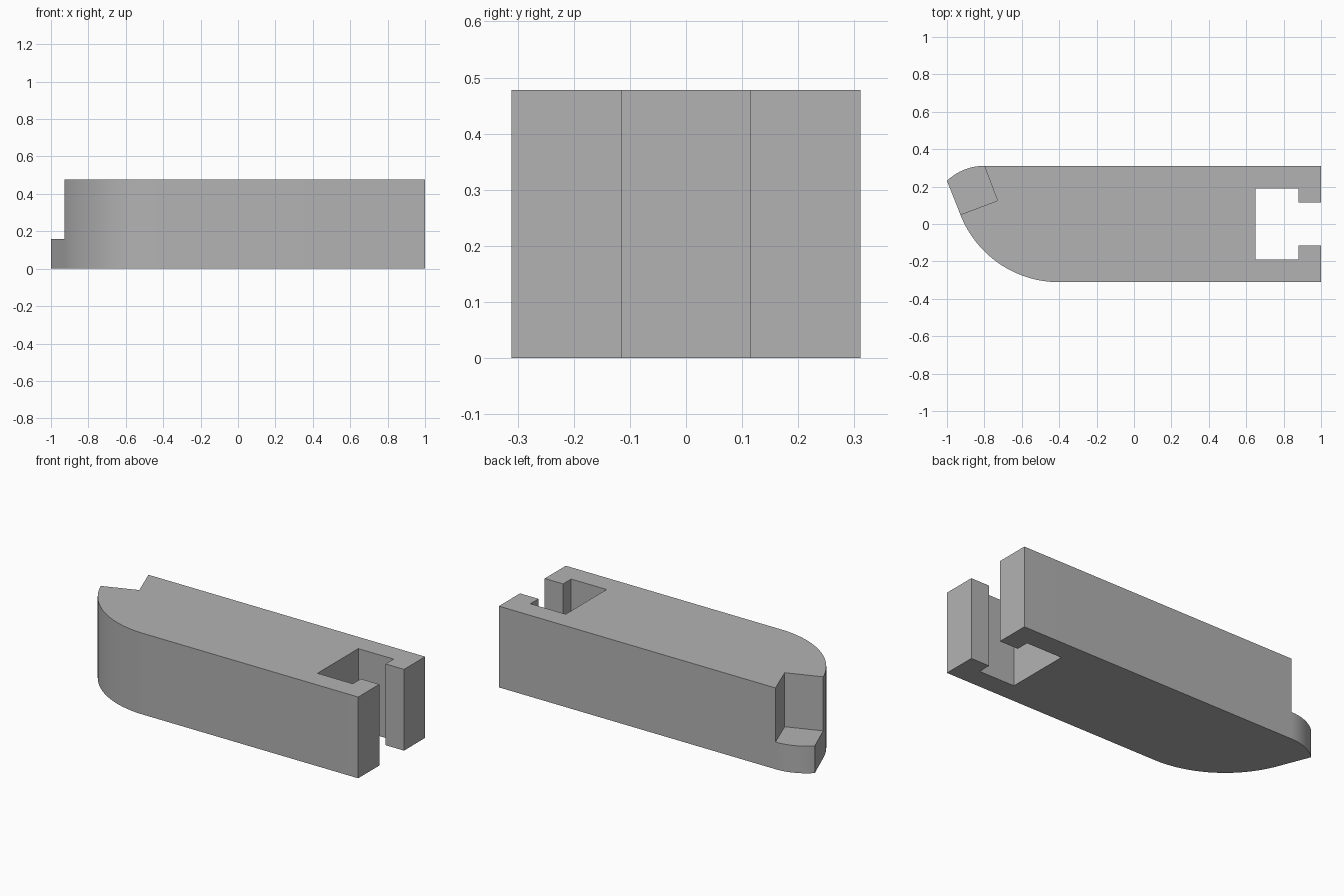
import bpy, bmesh
from math import atan2, cos, sin, pi, radians
from mathutils import Vector

cube = bpy.data.objects.get("Cube")
if cube:
    bpy.data.objects.remove(cube, do_unlink=True)

HEIGHT, HALF = 0.478, 0.311

grey = bpy.data.materials.new("plain grey")
grey.use_nodes = True
colour = (0.45, 0.45, 0.45, 1)
grey.diffuse_color = colour
grey.node_tree.nodes["Principled BSDF"].inputs["Base Color"].default_value = colour


def prism(name, outline, z0, z1):
    """Extrude a flat outline upward into a solid."""
    bm = bmesh.new()
    face = bm.faces.new([bm.verts.new((x, y, z0)) for x, y in outline])
    top = bmesh.ops.extrude_face_region(bm, geom=[face])["geom"]
    verts = [v for v in top if isinstance(v, bmesh.types.BMVert)]
    bmesh.ops.translate(bm, vec=(0, 0, z1 - z0), verts=verts)
    bmesh.ops.recalc_face_normals(bm, faces=bm.faces)
    mesh = bpy.data.meshes.new(name)
    bm.to_mesh(mesh)
    bm.free()
    mesh.materials.append(grey)
    obj = bpy.data.objects.new(name, mesh)
    bpy.context.collection.objects.link(obj)
    return obj


def arc(cx, cy, r, a0, a1, n):
    return [(cx + r * cos(a0 + (a1 - a0) * i / n),
             cy + r * sin(a0 + (a1 - a0) * i / n)) for i in range(n + 1)]


# Rounded nose: small arc at the back, large arc toward the front
small_r, large_r = 0.29, 0.567
small_c = (-0.80, HALF - small_r)
large_c = (-0.40, large_r - HALF)
tip = atan2(0.231 - small_c[1], -1 - small_c[0])
join = atan2(0.055 - large_c[1], -0.93 - large_c[0]) % (2 * pi)
outline = arc(*small_c, small_r, pi / 2, tip, 16)
outline += arc(*large_c, large_r, join, 1.5 * pi, 40)

# Straight sides and the keyhole slot in the tail
slot = [(1, 0.115), (0.88, 0.115), (0.88, 0.19), (0.65, 0.19)]
outline += [(1, -HALF)] + [(x, -y) for x, y in slot] + slot[::-1] + [(1, HALF)]
body = prism("body", outline, 0, HEIGHT)

# Tilted corner notch that leaves a low step at the nose
corner = Vector((-0.73, 0.125))
along = Vector((cos(radians(110.7)), sin(radians(110.7))))
across = Vector((-along.y, along.x))
quad = [corner, corner + 0.4 * along, corner + 0.4 * (along + across), corner + 0.4 * across]
cutter = prism("notch_cutter", quad, 0.16, HEIGHT + 0.2)
cutter.hide_render = True
cutter.hide_set(True)
cut = body.modifiers.new("notch", "BOOLEAN")
cut.operation = "DIFFERENCE"
cut.object = cutter
cut.solver = "EXACT"

# Apply the cut, drop the helper and smooth the curved walls
bpy.context.view_layer.objects.active = body
body.select_set(True)
bpy.ops.object.modifier_apply(modifier=cut.name)
bpy.data.objects.remove(cutter, do_unlink=True)
bpy.ops.object.shade_smooth_by_angle(angle=radians(25))
